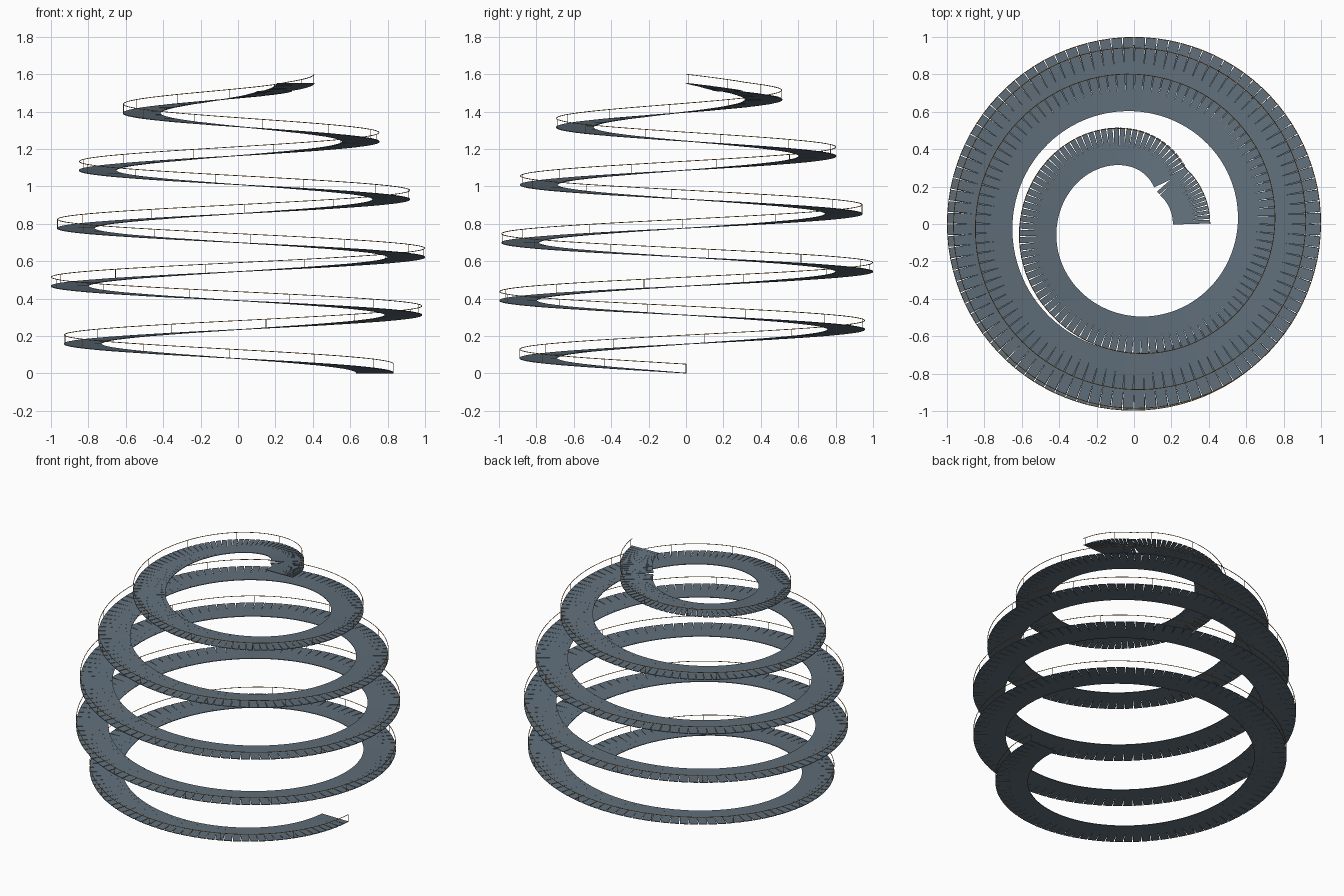
import bpy, bmesh, math
from mathutils import Vector

if "Cube" in bpy.data.objects:
    bpy.data.objects.remove(bpy.data.objects["Cube"])

TURNS, PER_TURN, RISE = 5, 100, 0.31
WIDTH, THICK, RAIL_H = 0.2, 0.004, 0.05
# outer radius at every quarter turn
OUTER = [0.832, 0.89, 0.93, 0.957, 0.985, 0.998, 1.0, 1.0, 1.0, 0.987, 0.967,
         0.944, 0.92, 0.887, 0.85, 0.803, 0.755, 0.693, 0.612, 0.505, 0.30]


def material(name, rgb):
    m = bpy.data.materials.new(name)
    m.diffuse_color = (*rgb, 1)
    m.use_nodes = True
    m.node_tree.nodes["Principled BSDF"].inputs["Base Color"].default_value = m.diffuse_color
    return m


slate = material("slate", (0.118, 0.158, 0.195))
orange = material("orange", (0.5, 0.25, 0.05))


def radius(t):
    """Smooth outer radius after t turns, never tighter than the top landing."""
    q = min(max(t * 4, 0), 19.999)
    i, f = int(q), q - int(q)
    p = [OUTER[min(max(i + k, 0), 20)] for k in (-1, 0, 1, 2)]
    r = 0.5 * (2 * p[1] + (p[2] - p[0]) * f
               + (2 * p[0] - 5 * p[1] + 4 * p[2] - p[3]) * f * f
               + (3 * p[1] - p[0] - 3 * p[2] + p[3]) * f ** 3)
    return max(r, 0.408)


def point(t, inset=0.0, lift=0.0):
    a, r = -2 * math.pi * t, radius(t) - inset
    return Vector((r * math.cos(a), r * math.sin(a), RISE * t + lift))


def link(name, data, mat):
    data.materials.append(mat)
    ob = bpy.data.objects.new(name, data)
    bpy.context.collection.objects.link(ob)
    return ob


def wires(name, paths, thickness, mat):
    """Thin round wire along each path."""
    cu = bpy.data.curves.new(name, 'CURVE')
    cu.dimensions = '3D'
    cu.bevel_depth = thickness
    cu.bevel_resolution = 4
    cu.use_fill_caps = True
    for pts in paths:
        sp = cu.splines.new('POLY')
        sp.points.add(len(pts) - 1)
        for v, co in zip(sp.points, pts):
            v.co = (*co, 1)
        sp.use_smooth = True
    return link(name, cu, mat)


steps = TURNS * PER_TURN
ts = [i / PER_TURN for i in range(steps + 1)]

# spiral deck: straight planks set square to the path, slightly open outside
bm = bmesh.new()
for t0, t1 in zip(ts, ts[1:]):
    a, b = point(t0, WIDTH / 2), point(t1, WIDTH / 2)
    d = b - a
    side = Vector((d.y, -d.x, 0)).normalized() * (WIDTH / 2)
    ring = (a - side, a + side, b + side, b - side)
    low = [bm.verts.new(p) for p in ring]
    top = [bm.verts.new(p + Vector((0, 0, THICK))) for p in ring]
    bm.faces.new(top)
    bm.faces.new(low[::-1])
    for k in range(4):
        n = (k + 1) % 4
        bm.faces.new((low[k], low[n], top[n], top[k]))
bmesh.ops.recalc_face_normals(bm, faces=bm.faces)
deck_mesh = bpy.data.meshes.new("spiral_deck")
bm.to_mesh(deck_mesh)
bm.free()
link("spiral_deck", deck_mesh, slate)

# handrail following the outer edge
wires("handrail", [[point(t, 0.002, RAIL_H) for t in ts]], 0.002, orange)

# slim railing posts
post_ts = [k * 31 / 360 for k in range(int(TURNS * 360 / 31) + 1)]
wires("railing_posts", [[point(t, 0.002), point(t, 0.002, RAIL_H)] for t in post_ts],
      0.0015, orange)
